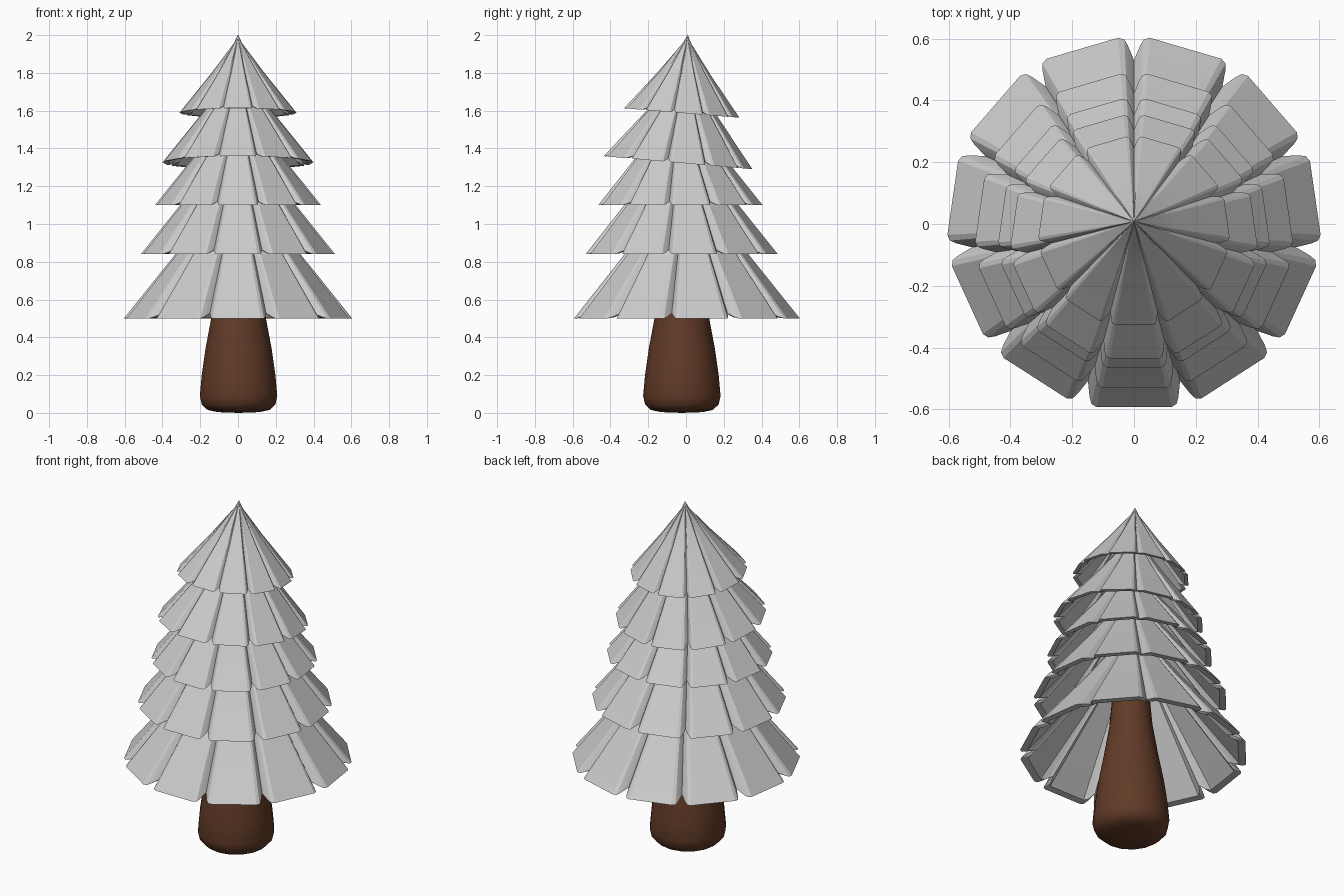
import bpy, bmesh
from math import sin, cos, pi, radians
from mathutils import Vector

cube = bpy.data.objects.get("Cube")
if cube:
    bpy.data.objects.remove(cube)


def material(name, color):
    m = bpy.data.materials.new(name)
    m.use_nodes = True
    m.diffuse_color = color
    bsdf = m.node_tree.nodes["Principled BSDF"]
    bsdf.inputs["Base Color"].default_value = color
    bsdf.inputs["Roughness"].default_value = 0.8
    return m


grey = material("pale grey", (0.6, 0.6, 0.6, 1))
brown = material("bark brown", (0.12, 0.043, 0.02, 1))


def finish(bm, name, mat, angle):
    bmesh.ops.recalc_face_normals(bm, faces=bm.faces)
    me = bpy.data.meshes.new(name)
    bm.to_mesh(me)
    bm.free()
    me.materials.append(mat)
    ob = bpy.data.objects.new(name, me)
    bpy.context.collection.objects.link(ob)
    bpy.ops.object.select_all(action='DESELECT')
    ob.select_set(True)
    bpy.context.view_layer.objects.active = ob
    bpy.ops.object.shade_smooth_by_angle(angle=radians(angle))
    return ob


def bridge(bm, a, b):
    for i in range(len(a)):
        j = (i + 1) % len(a)
        bm.faces.new((a[i], a[j], b[j], b[i]))


PETALS = 11
STEP = 2 * pi / PETALS
# One petal's half outline: sideways, outward, height (for a tier of unit radius)
OUTER = [(0.200, 0.980, 0.0), (0.228, 0.962, 0.0), (0.238, 0.925, 0.012)]
INNER = [(0.190, 0.915, 0.005), (0.215, 0.885, 0.01), (0.225, 0.865, 0.02)]


def outline(half, notch_radius, notch_z):
    """Closed ring of petals separated by V-shaped notches."""
    ring = []
    petal = [(-s, r, z) for s, r, z in reversed(half)] + half
    for k in range(PETALS):
        a = -pi / 2 + k * STEP
        out, side = Vector((cos(a), sin(a), 0)), Vector((-sin(a), cos(a), 0))
        ring += [out * r + side * s + Vector((0, 0, z)) for s, r, z in petal]
        b = a + STEP / 2
        ring.append(Vector((cos(b) * notch_radius, sin(b) * notch_radius, notch_z)))
    return ring


def tier(name, radius, y, z, tilt):
    """Hollow cone of petals, pinched to a point at the top."""
    bm = bmesh.new()
    height = 1.345

    def shell(base, top, levels):
        rings = []
        for scale, lift in levels:
            rings.append([bm.verts.new((p.x * scale, p.y * scale, p.z * scale + lift * top))
                          for p in base])
        for lower, upper in zip(rings, rings[1:]):
            bridge(bm, lower, upper)
        tip = bm.verts.new((0, 0, top))
        last = rings[-1]
        for i in range(len(last)):
            bm.faces.new((last[i], last[(i + 1) % len(last)], tip))
        return rings[0]

    levels = [(1, 0), (0.46, 0.5), (0.07, 0.89)]
    rim = shell(outline(OUTER, 0.875, 0.045), height, levels)
    lip = shell(outline(INNER, 0.85, 0.045), height - 0.12, levels)
    bridge(bm, rim, lip)
    ob = finish(bm, name, grey, 25)
    ob.scale = (radius,) * 3
    ob.location = (0, y, z)
    ob.rotation_euler.x = radians(-tilt)


# Branch tiers, bottom to top
tier("branch_tier_bottom", 0.605, 0.0, 0.50, 0)
tier("branch_tier_lower", 0.515, -0.027, 0.84, 0)
tier("branch_tier_middle", 0.44, -0.033, 1.10, 0)
tier("branch_tier_upper", 0.40, -0.045, 1.325, 5)
tier("branch_tier_top", 0.31, -0.025, 1.588, 4.7)

# Trunk: a rounded foot tapering up into the branches
SIDES = 16
bm = bmesh.new()
profile = [(0.11, 0.004), (0.165, 0.016), (0.195, 0.045), (0.205, 0.09), (0.195, 0.2),
           (0.175, 0.34), (0.145, 0.5), (0.115, 0.68), (0.1, 0.85)]
rings = [[bm.verts.new((r * cos(2 * pi * i / SIDES), r * sin(2 * pi * i / SIDES), z))
          for i in range(SIDES)] for r, z in profile]
for lower, upper in zip(rings, rings[1:]):
    bridge(bm, lower, upper)
centre = bm.verts.new((0, 0, 0))
for i in range(SIDES):
    bm.faces.new((rings[0][i], rings[0][(i + 1) % SIDES], centre))
bm.faces.new(rings[-1])
trunk = finish(bm, "trunk", brown, 60)
trunk.location = (0.003, -0.022, 0)
